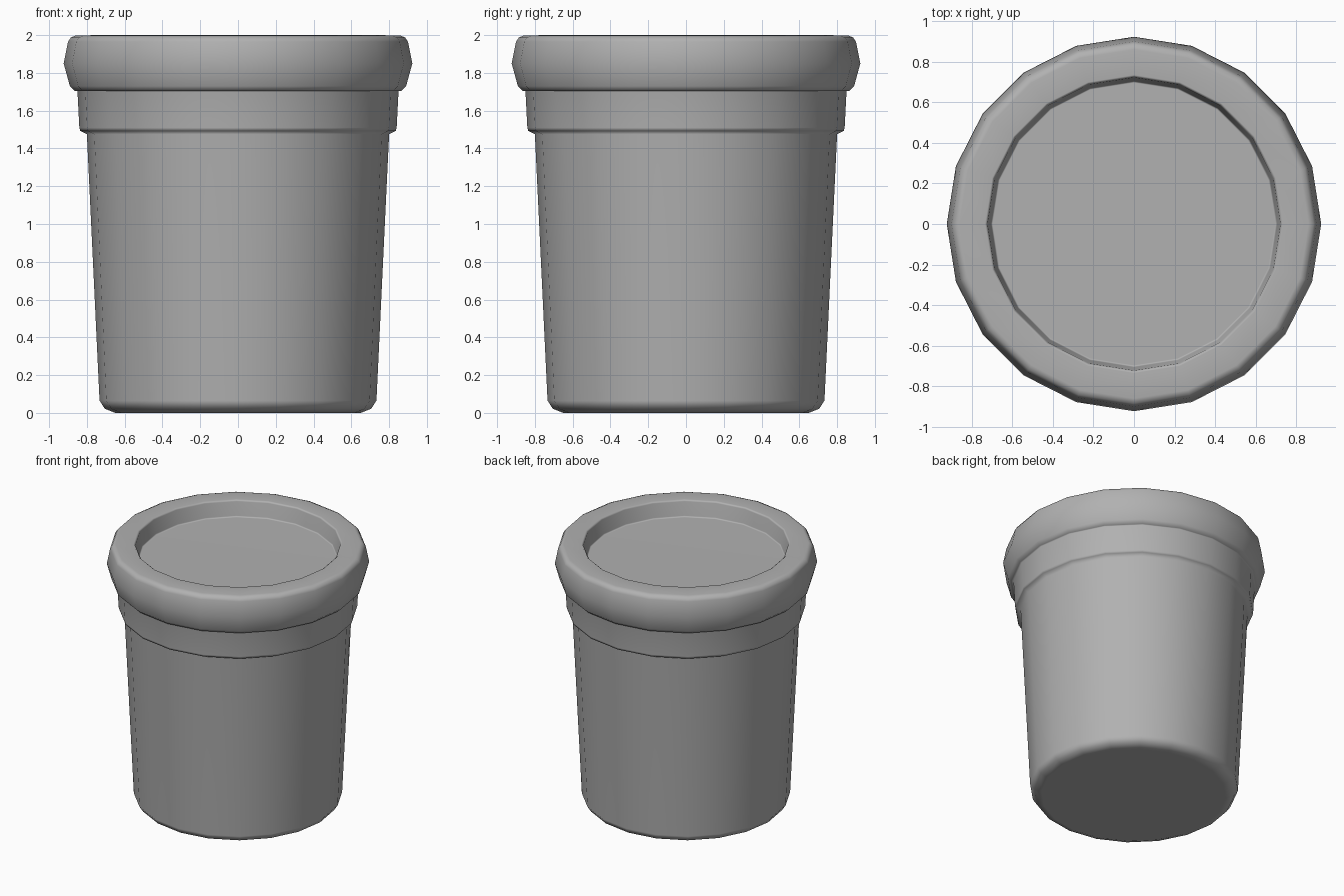
import bpy, bmesh
from math import sin, cos, pi, radians

if "Cube" in bpy.data.objects:
    bpy.data.objects.remove(bpy.data.objects["Cube"])

SIDES = 20


def lathe(name, profile):
    """Revolve (radius, z) points around z and cap both ends."""
    bm = bmesh.new()
    rings = [[bm.verts.new((r * cos(2 * pi * i / SIDES),
                            r * sin(2 * pi * i / SIDES), z))
              for i in range(SIDES)] for r, z in profile]
    for a, b in zip(rings, rings[1:]):
        for i in range(SIDES):
            j = (i + 1) % SIDES
            bm.faces.new((a[i], a[j], b[j], b[i]))
    bm.faces.new(rings[0][::-1])
    bm.faces.new(rings[-1])
    for f in bm.faces:
        f.smooth = True
    mesh = bpy.data.meshes.new(name)
    bm.to_mesh(mesh)
    bm.free()
    obj = bpy.data.objects.new(name, mesh)
    bpy.context.collection.objects.link(obj)
    # Large faces dominate the shading, so small bevels read as soft edges
    mod = obj.modifiers.new("weighted_normals", 'WEIGHTED_NORMAL')
    mod.weight = 50
    return obj


# Pot: base, tapered wall, collar step, thick rounded rim, inner lip, soil surface
pot = lathe("plant_pot", [
    (0.65, 0), (0.705, 0.022), (0.733, 0.065),
    (0.80, 1.475), (0.835, 1.493), (0.84, 1.51), (0.85, 1.705),
    (0.865, 1.705), (0.89, 1.73), (0.923, 1.85), (0.90, 1.965),
    (0.885, 1.987), (0.86, 1.998), (0.735, 2.0), (0.722, 1.988),
    (0.706, 1.885), (0.696, 1.875),
])

# Mid-grey finish
grey = bpy.data.materials.new("grey_clay")
grey.diffuse_color = (0.44, 0.44, 0.44, 1)
grey.use_nodes = True
grey.node_tree.nodes["Principled BSDF"].inputs["Base Color"].default_value = grey.diffuse_color
pot.data.materials.append(grey)
